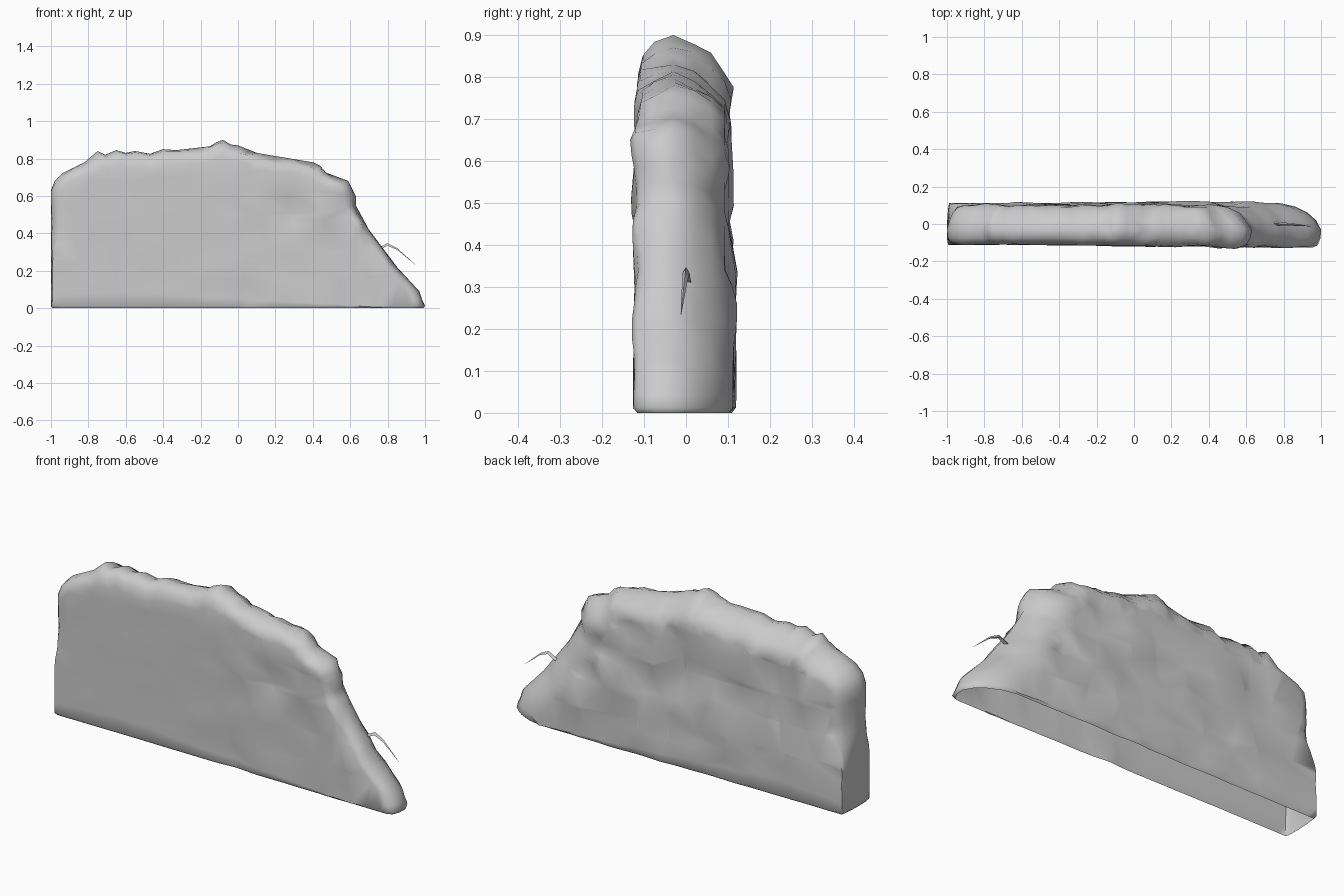
import bpy, bmesh, math
from mathutils import Vector, noise

if "Cube" in bpy.data.objects:
    bpy.data.objects.remove(bpy.data.objects["Cube"])

# Weathered silhouette of the slab (x, z), left foot to right foot
SIL = [(-1, 0), (-1, .63), (-.98, .68), (-.94, .72), (-.82, .78), (-.75, .84), (-.71, .82),
       (-.65, .845), (-.6, .83), (-.55, .84), (-.47, .825), (-.4, .85), (-.33, .845),
       (-.15, .865), (-.12, .885), (-.08, .9), (-.04, .875), (0, .87), (.1, .83), (.25, .805),
       (.4, .78), (.44, .76), (.47, .725), (.59, .68), (.63, .6), (.63, .55), (.7, .42),
       (.76, .34), (.85, .22), (.97, .09), (1, 0)]
# Layers across the thickness: (y, inset from silhouette)
RIM = [(-.117, .075), (-.106, .03), (-.075, .004), (-.03, 0), (.02, .015), (.06, .04),
       (.092, .075), (.111, .12)]


def clamp(v, a=0, b=1):
    return max(a, min(b, v))


def outline(step=.055):
    """Silhouette closed along the ground, subdivided evenly."""
    pts = []
    for a, b in zip(SIL, SIL[1:] + SIL[:1]):
        n = max(1, round(math.dist(a, b) / step))
        pts += [(a[0] + (b[0] - a[0]) * i / n, a[1] + (b[1] - a[1]) * i / n) for i in range(n)]
    return pts


def inset(x, z, y, d):
    """Pull an outline point inward; the left foot stays square, the back right is cut away."""
    right = clamp((x - .4) / .25)
    left = clamp((-.7 - x) / .25)
    w = 1 + right * (.8 if y > 0 else -.4)
    w *= 1 - left * (.9 - .65 * clamp((z - .28) / .15))
    k = d * w
    if z == 0 and x < .99:
        return min(x, 1 - k - .003 * (1 - x)) if x > .5 else max(x, -1 + k), 0
    v = Vector((clamp(x, -.55, .1) - x, clamp(z, 0, .4) - z))
    if z > .03 and d > .002:
        k += .04 * (1 - .6 * left) * abs(noise.noise(Vector((x * 9, y * 16, z * 9)))) * clamp(z * 3)
    v.normalize()
    return x + v.x * k, z + v.y * k


def blob(x, z, cx, cz, r):
    return math.exp(-((x - cx) ** 2 + (z - cz) ** 2) / r ** 2)


def relief(x, z, y):
    """Depth of chips and hollows in the two broad faces."""
    n = noise.noise(Vector((x * 7, y * 9, z * 7)))
    if y < 0:
        rough = .003 + .014 * clamp((x + .2) * 2) * clamp(z * 3)
        return (y - .011 * clamp(x, -.6, .8) + rough * n
                + .016 * blob(x, z, .3, .52, .1) + .02 * blob(x, z, .06, .06, .07))
    ledge = clamp((z - .33 - .1 * noise.noise(Vector((x * 5, 2, 0)))) / .06)
    rough = .008 + .014 * clamp(x + .9) * clamp(z * 3)
    fine = .008 * noise.noise(Vector((x * 17, 5, z * 17))) * clamp(z * 4)
    return y + rough * n + fine - .011 * ledge + .006 * blob(x, z, .25, .15, .3)


def build_slab():
    bm = bmesh.new()
    base = outline()
    n = len(base)
    rings = []
    for y, d in RIM:
        pts = [inset(x, z, y, d) for x, z in base]
        rings.append([bm.verts.new((x, y, z)) for x, z in pts])
    # Worn rim running around the edge
    for a, b in zip(rings, rings[1:]):
        for i in range(n):
            j = (i + 1) % n
            bm.faces.new((a[i], a[j], b[j], b[i]))
    # Broad faces, cut into a grid and roughened
    for ring in (rings[0], rings[-1]):
        y = ring[0].co.y
        bm.faces.new(ring)
        cuts = [((-.95 + .085 * i, 0, 0), (1, 0, .25 * (-1) ** i)) for i in range(23)]
        cuts += [((0, 0, .05 + .075 * i), (.06 * (-1) ** i, 0, 1)) for i in range(11)]
        for co, no in cuts:
            fs = [f for f in bm.faces if all(abs(v.co.y - y) < 1e-5 for v in f.verts)]
            geom = fs + list({e for f in fs for e in f.edges}) + list({v for f in fs for v in f.verts})
            bmesh.ops.bisect_plane(bm, geom=geom, dist=1e-4, plane_co=co, plane_no=no)
    for v in bm.verts:
        if abs(v.co.y) > .1:
            v.co.y = relief(v.co.x, v.co.z, v.co.y)
    # The underside is open, with a small turned-in lip
    bmesh.ops.delete(bm, geom=[f for f in bm.faces if all(v.co.z < .001 for v in f.verts)],
                     context='FACES')
    bmesh.ops.remove_doubles(bm, verts=bm.verts, dist=.002)
    bmesh.ops.triangulate(bm, faces=bm.faces)
    bmesh.ops.recalc_face_normals(bm, faces=bm.faces)
    edges = [e for e in bm.edges if e.is_boundary and all(v.co.z < .001 for v in e.verts)]
    old = {v for e in edges for v in e.verts}
    new = bmesh.ops.extrude_edge_only(bm, edges=edges)['geom']
    for v in old:
        v.co.z = .012
    for v in new:
        if isinstance(v, bmesh.types.BMVert):
            v.co.x *= .99
            v.co.y *= .92
            v.co.z = 0
    finish(bm, "stone_slab", 65)


def build_splinter():
    """Thin bent splinter sticking out of the sloping end."""
    bm = bmesh.new()
    path = [(.72, .005, .30, .014), (.80, 0, .34, .012), (.85, -.003, .317, .009), (.945, -.012, .235, .001)]
    loops = [[bm.verts.new((x, y + dy * w, z + dz * w)) for dy, dz in ((-.7, -.5), (.7, -.5), (0, .6))]
             for x, y, z, w in path]
    for a, b in zip(loops, loops[1:]):
        for i in range(3):
            bm.faces.new((a[i], a[(i + 1) % 3], b[(i + 1) % 3], b[i]))
    bm.faces.new(loops[0])
    bm.faces.new(loops[-1])
    bmesh.ops.recalc_face_normals(bm, faces=bm.faces)
    finish(bm, "stone_splinter", 30)


def finish(bm, name, angle):
    me = bpy.data.meshes.new(name)
    bm.normal_update()
    bm.to_mesh(me)
    bm.free()
    ob = bpy.data.objects.new(name, me)
    bpy.context.collection.objects.link(ob)
    bpy.ops.object.select_all(action='DESELECT')
    ob.select_set(True)
    bpy.context.view_layer.objects.active = ob
    bpy.ops.object.shade_smooth_by_angle(angle=math.radians(angle))


build_slab()
build_splinter()
